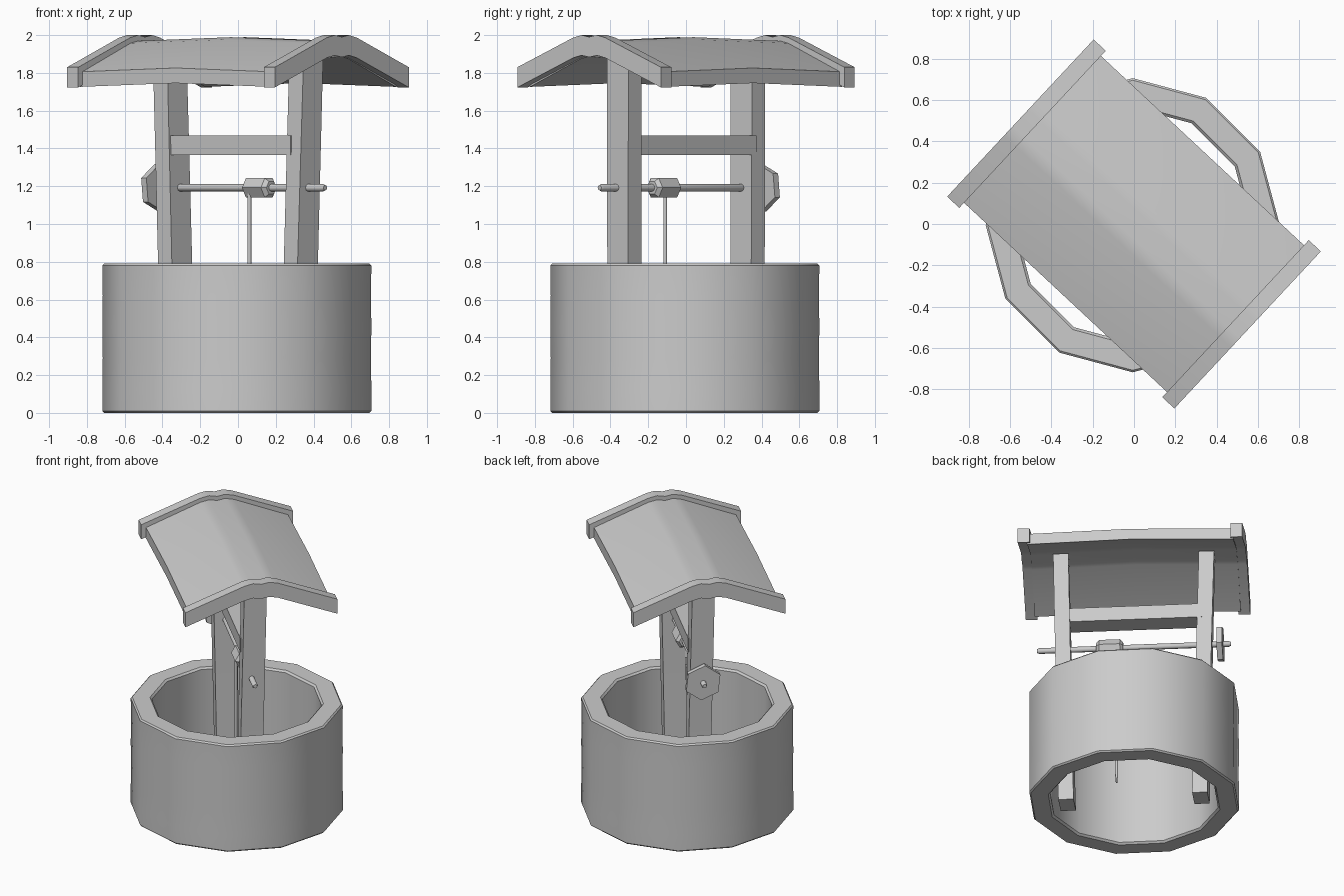
import bpy, bmesh
from math import sin, cos, pi, radians
from mathutils import Matrix

if "Cube" in bpy.data.objects:
    bpy.data.objects.remove(bpy.data.objects["Cube"])

TURN = Matrix.Rotation(radians(-43), 4, 'Z')     # roof frame: local x = ridge
AXLE = Matrix.Rotation(radians(-44.3), 4, 'Z')   # axle frame


def loft(name, rings, matrix=None, closed=False, smooth=None):
    """Skin equal-length rings of points; cap the ends unless closed."""
    bm = bmesh.new()
    vs = [[bm.verts.new(p) for p in r] for r in rings]
    n = len(rings[0])
    for i in range(len(vs) if closed else len(vs) - 1):
        a, b = vs[i], vs[(i + 1) % len(vs)]
        for j in range(n):
            k = (j + 1) % n
            bm.faces.new((a[j], a[k], b[k], b[j]))
    if not closed:
        bm.faces.new(vs[0])
        bm.faces.new(vs[-1])
    bmesh.ops.recalc_face_normals(bm, faces=bm.faces)
    if matrix:
        bm.transform(matrix)
    me = bpy.data.meshes.new(name)
    bm.to_mesh(me)
    bm.free()
    ob = bpy.data.objects.new(name, me)
    bpy.context.collection.objects.link(ob)
    if smooth:
        bpy.ops.object.select_all(action='DESELECT')
        ob.select_set(True)
        bpy.context.view_layer.objects.active = ob
        bpy.ops.object.shade_smooth_by_angle(angle=radians(smooth))
    return ob


def disc(u, r, n, z=1.192, v=-0.005, phase=0.0):
    """Ring of n points around the axle line at position u."""
    return [(u, v + r * cos(phase + 2 * pi * i / n), z + r * sin(phase + 2 * pi * i / n))
            for i in range(n)]


# twelve-sided stone wall with faint courses
profile = [(0.702, 0), (0.712, 0.01), (0.712, 0.125), (0.71, 0.29), (0.712, 0.455),
           (0.71, 0.62), (0.712, 0.78), (0.702, 0.79), (0.583, 0.79), (0.57, 0.777),
           (0.57, 0.013), (0.583, 0)]
loft("well_wall", [[(r * cos(i * pi / 6) - 0.006, r * sin(i * pi / 6) - 0.006, z)
                    for r, z in profile] for i in range(12)], closed=True, smooth=31)

# two posts, leaning out and slightly twisted
for side, label in ((1, "right"), (-1, "left")):
    rings = []
    for z in (0.0, 0.8, 1.88):
        rot = Matrix.Rotation(radians(-46 + 2 * z), 4, 'Z')
        c = side * (0.45 + 0.02 * z)
        rings.append([(rot @ Matrix.Translation((c + a * 0.051, b * 0.077, z))).translation
                      for a, b in ((-1, -1), (1, -1), (1, 1), (-1, 1))])
    loft(label + "_post", rings)

# crossbeam between the posts
loft("crossbeam", [[(u, v, z) for v, z in ((-0.073, 1.365), (0.073, 1.365),
                                           (0.073, 1.468), (-0.073, 1.468))]
                   for u in (-0.46, 0.46)], AXLE)

# axle, spool and hexagonal crank wheel
loft("axle", [disc(-0.65, 0.014, 8), disc(-0.635, 0.02, 8),
              disc(0.635, 0.02, 8), disc(0.65, 0.014, 8)], AXLE, smooth=50)
loft("rope_spool", [disc(0.072, 0.038, 6), disc(0.092, 0.059, 6),
                    disc(0.232, 0.059, 6), disc(0.252, 0.038, 6)], AXLE)
loft("crank_wheel", [disc(u, 0.127, 6, phase=radians(96)) for u in (-0.598, -0.56)], AXLE)

# hanging rope
loft("rope", [[(0.06 + r * cos(i * pi / 3), -0.11 + r * sin(i * pi / 3), z)
               for i in range(6)] for z, r in ((0.17, 0.005), (0.24, 0.011), (1.19, 0.011))],
     smooth=65)


def roof_section(half, thick):
    """Closed (v, z) section: gable with a slightly dipped rounded ridge."""
    side = [half, (0.115, 0.0), (0.055, 0.013)]
    top = side + [(0, 0.003)] + [(-v, z) for v, z in reversed(side)]
    return top + [(v, z - thick) for v, z in reversed(top)]


# roof panel, arched slightly at mid length
panel = roof_section((0.486, -0.15), 0.08)
loft("roof_panel", [[(u, v, z + h) for v, z in panel]
                    for u, h in ((-0.69, 1.956), (0, 1.976), (0.69, 1.956))], TURN, smooth=30)

# gable boards on both roof ends
board = roof_section((0.52, -0.157), 0.107)
for label, a, b in (("left", -0.752, -0.672), ("right", 0.672, 0.752)):
    loft(label + "_gable_board", [[(u, v, z + 1.987) for v, z in board] for u in (a, b)],
         TURN, smooth=30)
